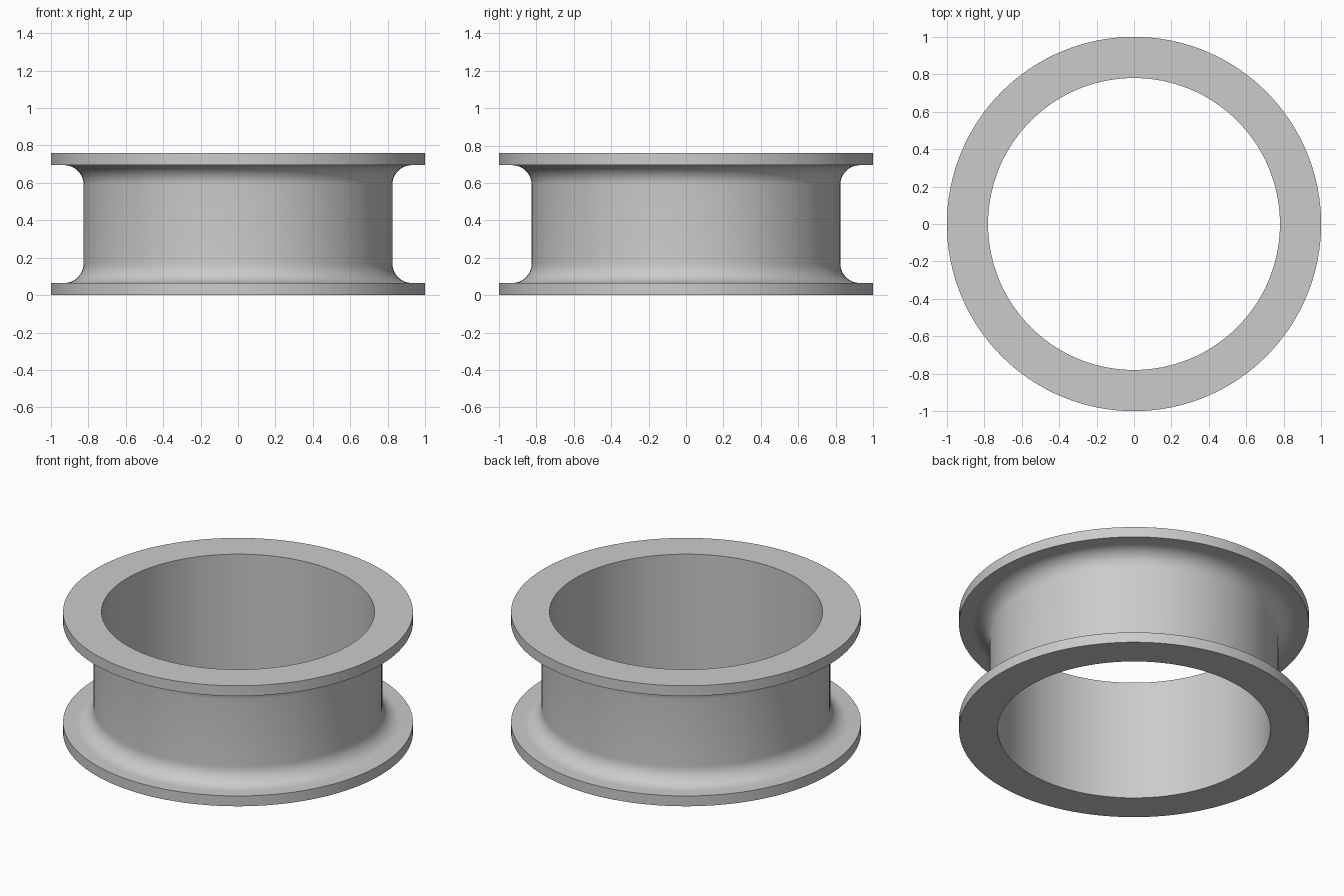
import bpy
import bmesh
from math import sin, cos, pi, radians

# Remove the default cube
cube = bpy.data.objects.get("Cube")
if cube:
    bpy.data.objects.remove(cube, do_unlink=True)

BORE, WEB, RIM = 0.78, 0.825, 1.0
HEIGHT, FLANGE, FILLET = 0.76, 0.065, 0.105
SIDES, STEPS = 128, 10

# Plain grey material
grey = bpy.data.materials.new("grey")
grey.use_nodes = True
colour = (0.6, 0.6, 0.6, 1)
grey.diffuse_color = colour
grey.node_tree.nodes["Principled BSDF"].inputs["Base Color"].default_value = colour

# Lower half of the section: bore edge, flange, then fillet up to the web
lower = [(BORE, 0), (RIM, 0), (RIM, FLANGE)]
for i in range(STEPS + 1):
    a = i / STEPS * pi / 2
    lower.append((WEB + FILLET * (1 - sin(a)), FLANGE + FILLET * (1 - cos(a))))
section = lower + [(r, HEIGHT - z) for r, z in reversed(lower)]

# Revolve the closed section around z
bm = bmesh.new()
rings = []
for s in range(SIDES):
    t = 2 * pi * s / SIDES
    rings.append([bm.verts.new((r * cos(t), r * sin(t), z)) for r, z in section])
n = len(section)
for s in range(SIDES):
    a, b = rings[s], rings[(s + 1) % SIDES]
    for k in range(n):
        j = (k + 1) % n
        bm.faces.new((a[k], b[k], b[j], a[j]))
bmesh.ops.recalc_face_normals(bm, faces=bm.faces)

mesh = bpy.data.meshes.new("flanged_ring")
bm.to_mesh(mesh)
bm.free()
mesh.materials.append(grey)
ring = bpy.data.objects.new("flanged_ring", mesh)
bpy.context.collection.objects.link(ring)

# Smooth curves, crisp flange edges
bpy.ops.object.select_all(action="DESELECT")
ring.select_set(True)
bpy.context.view_layer.objects.active = ring
bpy.ops.object.shade_smooth_by_angle(angle=radians(30))
